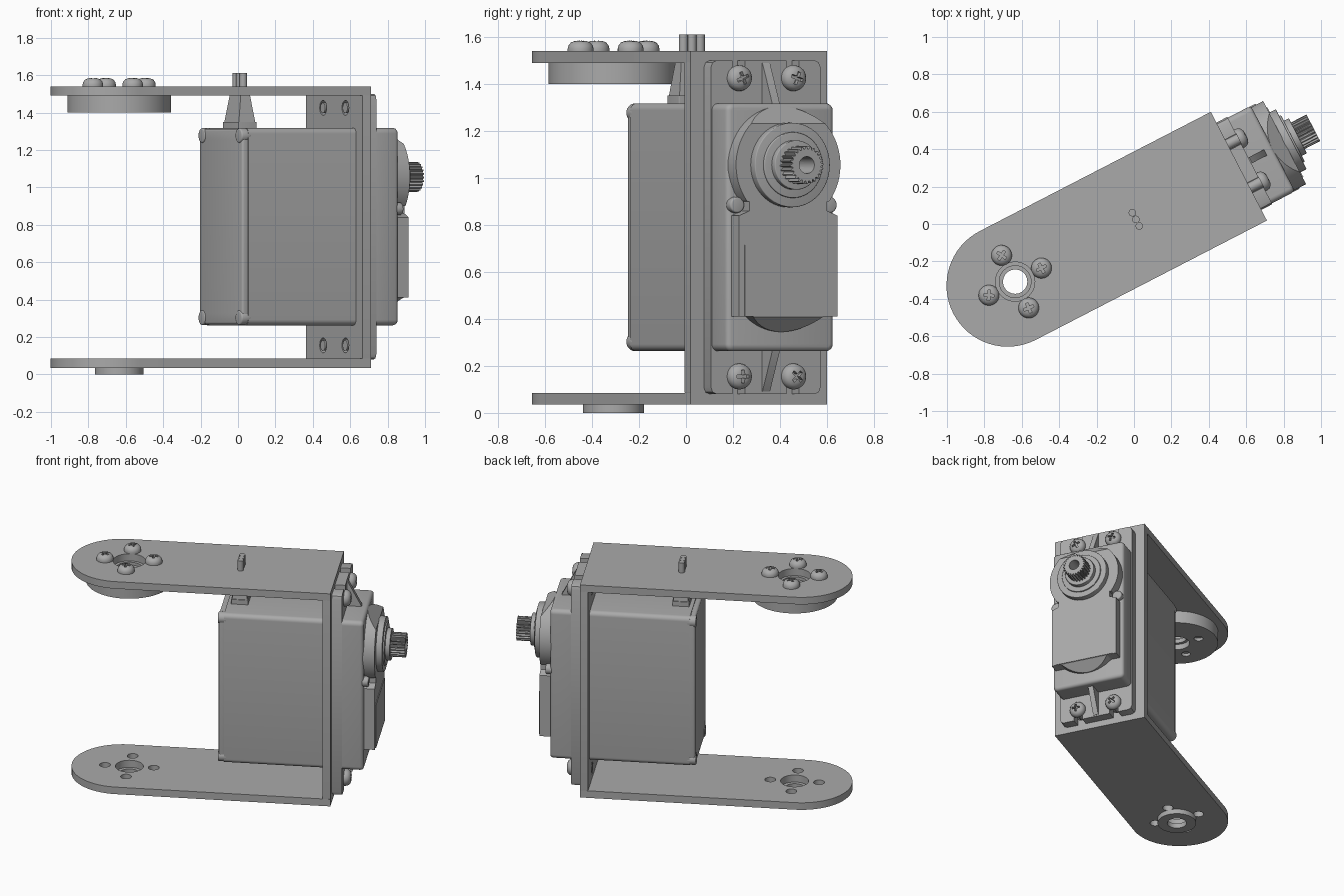
import bpy, bmesh, math
from math import sin, cos, pi, radians
from mathutils import Matrix, Vector

cube = bpy.data.objects.get("Cube")
if cube:
    bpy.data.objects.remove(cube, do_unlink=True)

# Everything is built along x, then turned into place
PLACE = Matrix.Rotation(radians(27.3), 4, 'Z') @ Matrix.Translation((0, 0.0175, 0))
AXIS = {
    'z': Matrix.Identity(4),
    'x': Matrix(((0, 0, 1, 0), (1, 0, 0, 0), (0, 1, 0, 0), (0, 0, 0, 1))),   # outline in (y, z)
    'y': Matrix(((0, 1, 0, 0), (0, 0, 1, 0), (1, 0, 0, 0), (0, 0, 0, 1))),   # outline in (z, x)
}
SERVO_Z, SHAFT_Z, HUB_X = 0.79, 1.055, -0.706

grey = bpy.data.materials.new("plain grey")
grey.use_nodes = True
grey.diffuse_color = (0.4, 0.4, 0.4, 1)
grey.node_tree.nodes["Principled BSDF"].inputs["Base Color"].default_value = (0.4, 0.4, 0.4, 1)
parts = []


def add(name, mesh):
    ob = bpy.data.objects.new(name, mesh)
    bpy.context.collection.objects.link(ob)
    if not mesh.materials:
        mesh.materials.append(grey)
    ob.matrix_world = PLACE
    parts.append(ob)
    return ob


# Outlines
def arc(cx, cy, r, a0, a1, n=32):
    return [(cx + r * cos(radians(a0 + (a1 - a0) * i / n)),
             cy + r * sin(radians(a0 + (a1 - a0) * i / n))) for i in range(n + 1)]


def circle(cx, cy, r, n=40):
    return arc(cx, cy, r, 0, 360, n)[:-1]


def rrect(cx, cy, w, h, r):
    pts = []
    for k, (sx, sy) in enumerate(((1, 1), (-1, 1), (-1, -1), (1, -1))):
        pts += arc(cx + sx * (w / 2 - r), cy + sy * (h / 2 - r), r, 90 * k, 90 * k + 90, 6)
    return pts


def ring_of_holes(r):
    return [circle(HUB_X + 0.158 * cos(k * pi / 2), 0.158 * sin(k * pi / 2), r, 20) for k in range(4)]


# Extrudes an outline with holes from a to b along an axis
def slab(name, axis, loops, a, b, bevel=0.0):
    cu = bpy.data.curves.new(name, 'CURVE')
    cu.dimensions, cu.fill_mode = '2D', 'BOTH'
    cu.extrude, cu.bevel_depth, cu.offset = (b - a) / 2 - bevel, bevel, -bevel
    cu.bevel_resolution = 2
    for loop in loops:
        sp = cu.splines.new('POLY')
        sp.points.add(len(loop) - 1)
        for p, (x, y) in zip(sp.points, loop):
            p.co = (x, y, 0, 1)
        sp.use_cyclic_u = True
    tmp = bpy.data.objects.new(name, cu)
    bpy.context.collection.objects.link(tmp)
    mesh = bpy.data.meshes.new_from_object(tmp.evaluated_get(bpy.context.evaluated_depsgraph_get()))
    bpy.data.objects.remove(tmp)
    bm = bmesh.new()
    bm.from_mesh(mesh)
    bmesh.ops.remove_doubles(bm, verts=bm.verts, dist=1e-5)
    bm.transform(AXIS[axis] @ Matrix.Translation((0, 0, (a + b) / 2)))
    bmesh.ops.recalc_face_normals(bm, faces=bm.faces)
    bm.to_mesh(mesh)
    bm.free()
    return add(name, mesh)


# Slices off one side of a solid and closes it
def slice_off(ob, point, normal):
    bm = bmesh.new()
    bm.from_mesh(ob.data)
    cut = bmesh.ops.bisect_plane(bm, geom=bm.verts[:] + bm.edges[:] + bm.faces[:], dist=1e-6,
                                 plane_co=Vector(point), plane_no=Vector(normal), clear_outer=True)
    bmesh.ops.holes_fill(bm, edges=[e for e in cut['geom_cut'] if isinstance(e, bmesh.types.BMEdge)])
    bmesh.ops.recalc_face_normals(bm, faces=bm.faces)
    bm.to_mesh(ob.data)
    bm.free()


# Bracket: two arms with round ends and a web between them
arm = arc(-0.751, 0, 0.327, 90, 270) + [(0.64, -0.327), (0.64, 0.327)]
slab("top_arm", 'z', [arm, circle(HUB_X, 0, 0.105)] + ring_of_holes(0.03), 1.49, 1.54)
slab("bottom_arm", 'z', [arm, circle(HUB_X, 0, 0.09)] + ring_of_holes(0.035), 0.035, 0.085)
screw_spots = [(sy * 0.13, SERVO_Z + sz * 0.635) for sy in (-1, 1) for sz in (-1, 1)]
slab("bracket_web", 'x', [rrect(0, SERVO_Z, 0.654, 1.41, 0.001), rrect(0, SERVO_Z, 0.5, 1.04, 0.02)]
     + [circle(y, z, 0.04, 20) for y, z in screw_spots], 0.588, 0.64)

# Horn disc under the top arm, hub ring under the bottom arm
slab("horn_disc", 'z', [circle(HUB_X, 0, 0.277, 64), circle(HUB_X, 0, 0.085)] + ring_of_holes(0.03), 1.40, 1.49)
slab("horn_lip", 'z', [circle(HUB_X, 0, 0.09), circle(HUB_X, 0, 0.065)], 1.44, 1.47)
slab("hub_ring", 'z', [circle(HUB_X, 0, 0.13), circle(HUB_X, 0, 0.065)], 0, 0.035)

# Servo case
slab("rear_case", 'x', [rrect(0, SERVO_Z, 0.508, 1.055, 0.03)], -0.06, 0.66)
slab("front_case", 'x', [rrect(0, SERVO_Z, 0.515, 1.055, 0.03)], 0.62, 0.845, 0.022)
slab("back_cover", 'x', [rrect(0, SERVO_Z, 0.5, 1.045, 0.06)], -0.095, -0.05, 0.012)
for sy in (-1, 1):
    for sz in (-1, 1):
        slab("back_corner_post", 'x', [circle(sy * 0.215, SERVO_Z + sz * 0.487, 0.04, 24)], -0.1, -0.04, 0.008)

# Mounting ears with open screw slots, and ribs
quarter = [(0.1, 0.71), (0.1, 0.635), (0.16, 0.635), (0.16, 0.71), (0.235, 0.71), (0.254, 0.702), (0.2625, 0.68)]
half = quarter + [(y, -z) for y, z in reversed(quarter)]
ears = half + [(-y, -z) for y, z in half]
slab("mounting_ears", 'x', [[(y, SERVO_Z + z) for y, z in ears]], 0.64, 0.706)
for s in (-1, 1):
    rib = [(SERVO_Z + s * h, x) for h, x in ((0.5, 0.69), (0.7, 0.69), (0.7, 0.71), (0.53, 0.8), (0.5, 0.8))]
    slab("ear_rib", 'y', [rib], -0.018, 0.018)

# Gear cover with sloped ends
side = [(-0.185, 0.9), (-0.185, 0.86), (-0.235, 0.84), (-0.235, 0.41), (-0.175, 0.41)]
cover = arc(0, SHAFT_Z, 0.25, -38, 218, 48) + side + arc(0, 0.595, 0.25, 228, 312) \
    + [(-y, z) for y, z in reversed(side)]
gear_cover = slab("gear_cover", 'x', [cover], 0.83, 0.915)
slice_off(gear_cover, (0.915, 0, 1.232), (1, 0, 1))
slice_off(gear_cover, (0.915, 0, 0.409), (1, 0, -1))
slab("cover_panel", 'x', [rrect(0, 0.563, 0.42, 0.305, 0.004)], 0.91, 0.92)
for s in (-1, 1):
    slab("cover_screw", 'x', [circle(s * 0.222, 0.885, 0.034, 24)], 0.83, 0.875, 0.008)

# Output shaft: stepped collars and a toothed, hollow spline
for r, x in ((0.18, 0.955), (0.14, 0.965), (0.105, 0.995)):
    slab("shaft_collar", 'x', [circle(0, SHAFT_Z, r, 48), circle(0, SHAFT_Z, 0.036)], 0.9, x, 0.004)
teeth = 24
gear = []
for i in range(teeth * 4):
    r = 0.08 if i % 4 < 2 else 0.068
    a = 2 * pi * i / (teeth * 4)
    gear.append((r * cos(a), SHAFT_Z + r * sin(a)))
slab("output_spline", 'x', [gear, circle(0, SHAFT_Z, 0.036)], 0.95, 1.088)

# Cable boot and wire stubs
slab("boot_base", 'z', [rrect(0.02, 0, 0.11, 0.18, 0.004)], 1.3, 1.35)
bm = bmesh.new()
bmesh.ops.create_cube(bm, size=1)
for v in bm.verts:
    hx, hy, z = (0.028, 0.065, 1.49) if v.co.z > 0 else (0.05, 0.085, 1.345)
    v.co = (0.02 + math.copysign(hx, v.co.x), math.copysign(hy, v.co.y), z)
boot = bpy.data.meshes.new("cable_boot")
bm.to_mesh(boot)
bm.free()
add("cable_boot", boot)
for k in (-1, 0, 1):
    slab("wire_stub", 'z', [circle(0.02, k * 0.04, 0.02, 20)], 1.47, 1.61)

# Domed screw with a cross recess, shared by all copies
profile = [(0, 0.045), (0.025, 0.043), (0.042, 0.036), (0.052, 0.023), (0.055, 0.01), (0.055, 0),
           (0.028, 0), (0.028, -0.12), (0, -0.12)]
bm = bmesh.new()
vs = [bm.verts.new((r, 0, h)) for r, h in profile]
es = [bm.edges.new(p) for p in zip(vs, vs[1:])]
bmesh.ops.spin(bm, geom=vs + es, cent=(0, 0, 0), axis=(0, 0, 1), angle=2 * pi, steps=28)
bmesh.ops.remove_doubles(bm, verts=bm.verts, dist=1e-5)
bmesh.ops.recalc_face_normals(bm, faces=bm.faces)
screw_mesh = bpy.data.meshes.new("screw")
bm.to_mesh(screw_mesh)
bm.free()
a, b = 0.007, 0.028
cross_pts = [(b, a), (a, a), (a, b), (-a, b), (-a, a), (-b, a), (-b, -a), (-a, -a), (-a, -b), (a, -b), (a, -a), (b, -a)]
cutter = slab("cross_cutter", 'z', [cross_pts], 0.02, 0.08)
blank = add("screw_blank", screw_mesh)
mod = blank.modifiers.new("cross", 'BOOLEAN')
mod.operation, mod.object, mod.solver = 'DIFFERENCE', cutter, 'EXACT'
bpy.context.view_layer.update()
screw = bpy.data.meshes.new_from_object(blank.evaluated_get(bpy.context.evaluated_depsgraph_get()))
for ob in (cutter, blank):
    parts.remove(ob)
    bpy.data.objects.remove(ob)

for k in range(4):
    spot = (HUB_X + 0.158 * cos(k * pi / 2), 0.158 * sin(k * pi / 2), 1.54)
    add("horn_screw", screw).matrix_world = PLACE @ Matrix.Translation(spot) @ Matrix.Rotation(0.5 * k, 4, 'Z')
for k, (y, z) in enumerate(screw_spots):
    add("ear_screw", screw).matrix_world = \
        PLACE @ Matrix.Translation((0.706, y, z)) @ AXIS['x'] @ Matrix.Rotation(0.4 * k, 4, 'Z')

# Smooth the round surfaces, keep the edges sharp
bpy.ops.object.select_all(action='DESELECT')
for ob in parts:
    ob.select_set(True)
bpy.context.view_layer.objects.active = parts[0]
bpy.ops.object.shade_smooth_by_angle(angle=radians(35))
